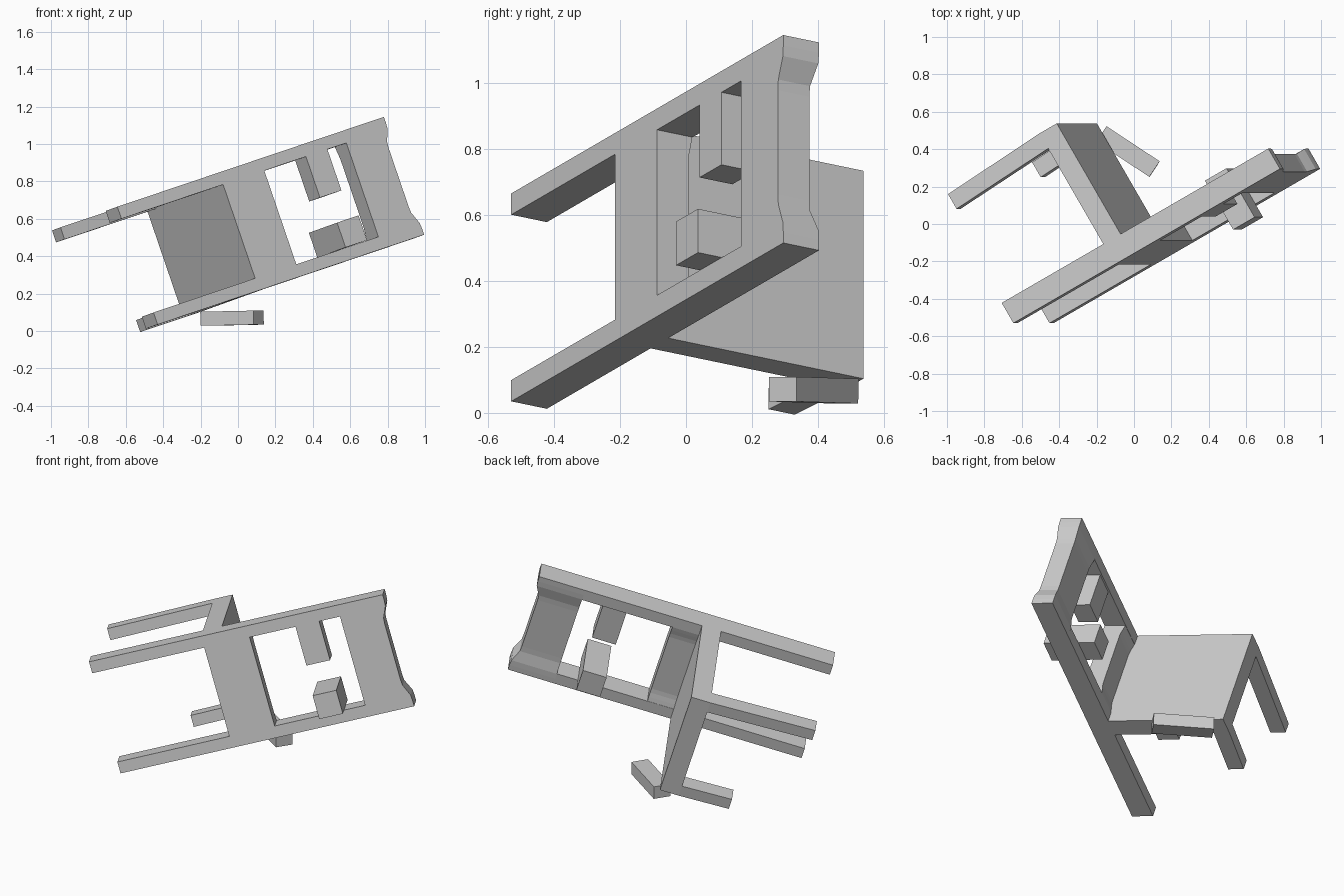
import bpy, bmesh, math
from mathutils import Vector

if "Cube" in bpy.data.objects:
    bpy.data.objects.remove(bpy.data.objects["Cube"])

# Tilted chair frame: U = along the legs, W = across, D = rear to front of seat
O = Vector((-0.645, -0.53, 0.665))
U = Vector((0.831, 0.481, 0.280))
W = Vector((0.323, 0.0, -0.946))
D = Vector((-0.5, 0.866, -0.18))
WIDTH, POST, THICK, LENGTH = 0.666, 0.068, 0.125, 1.715


def sweep(name, columns):
    """Skin quads of (a, c) corners placed at successive b positions."""
    bm = bmesh.new()
    rings = [[bm.verts.new(O + U * a + W * b + D * c) for a, c in quad]
             for b, quad in columns]
    for r, s in zip(rings, rings[1:]):
        for i in range(4):
            j = (i + 1) % 4
            bm.faces.new((r[i], r[j], s[j], s[i]))
    bm.faces.new(rings[0])
    bm.faces.new(rings[-1])
    bmesh.ops.recalc_face_normals(bm, faces=bm.faces)
    mesh = bpy.data.meshes.new(name)
    bm.to_mesh(mesh)
    bm.free()
    obj = bpy.data.objects.new(name, mesh)
    bpy.context.collection.objects.link(obj)
    return obj


def block(name, a0, a1, b0, b1, c0, c1):
    quad = [(a0, c0), (a1, c0), (a1, c1), (a0, c1)]
    return sweep(name, [(b0, quad), (b1, quad)])


def dip(b):
    """0 near the posts, 1 in the middle of the backrest, eased between."""
    t = (min(b, WIDTH - b) - 0.05) / 0.1
    t = max(0.0, min(1.0, t))
    return t * t * (3 - 2 * t)


def panel(name, a0, a1, b0, b1, top_dip=0.0, n=20):
    cols = []
    for i in range(n + 1):
        b = b0 + (b1 - b0) * i / n
        c = THICK - 0.015 * dip(b)
        top = a1 - top_dip * dip(b)
        cols.append((b, [(a0, 0), (top, 0), (top, c), (a0, c)]))
    return sweep(name, cols)


# Rear posts, running from the feet up to the top rail
for side, b in (("left", 0.0), ("right", WIDTH - POST)):
    block("rear_post_" + side, 0, 1.447, b, b + POST, 0, THICK)

# Backrest panels with a slightly hollow front
panel("lower_back_panel", 0.654, 0.919, POST, WIDTH - POST)
panel("top_rail", 1.447, LENGTH, 0, WIDTH, top_dip=0.034)

# Broken back slat: two stubs left on the posts
block("slat_stub_upper", 1.187, 1.325, POST, 0.30, 0, 0.115)
block("slat_stub_lower", 1.187, 1.325, 0.457, 0.597, -0.082, 0.22)

# Seat
block("seat", 0.654, 0.765, 0, WIDTH, THICK - 0.016, 0.808)

# Front legs, one of them snapped short
for name, b, end in (("front_leg", 0.0, 0.044), ("broken_front_leg", WIDTH - POST, 0.364)):
    k = (0.655 - end) / 0.611
    quad = [(end, 0.715 - 0.034 * k), (0.655, 0.715),
            (0.655, 0.808), (end, 0.808 - 0.036 * k)]
    sweep(name, [(b, quad), (b + POST, quad)])

# Snapped-off piece of leg lying beside the seat
bpy.ops.mesh.primitive_cube_add(size=1, location=(-0.032, 0.387, 0.069),
                                rotation=(0, math.radians(-1), math.radians(-33.4)))
piece = bpy.context.object
piece.name = "leg_fragment"
piece.scale = (0.34, 0.10, 0.075)
